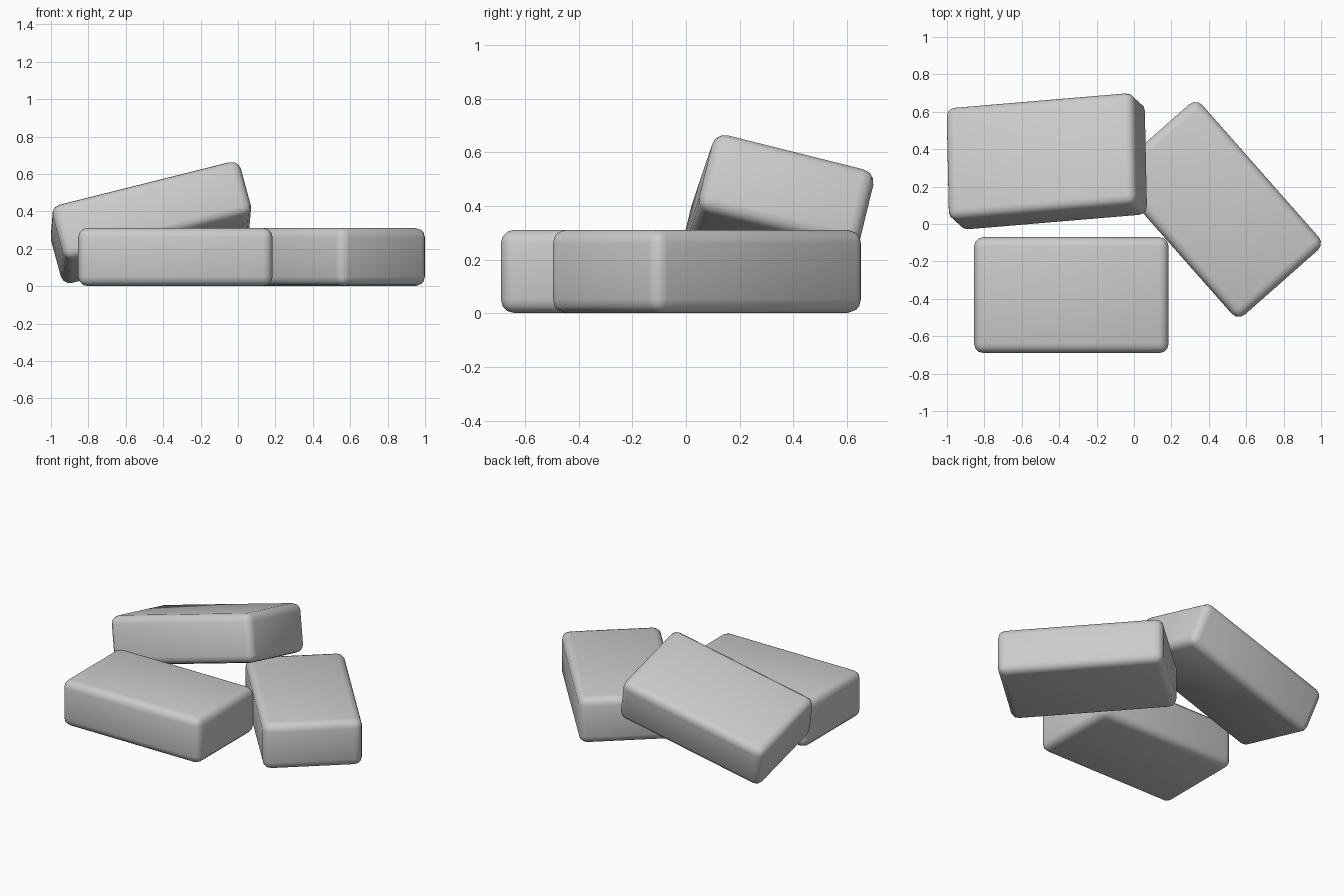
import bpy
from mathutils import Matrix, Vector
from math import radians

if "Cube" in bpy.data.objects:
    bpy.data.objects.remove(bpy.data.objects["Cube"])

SIZE = (1.04, 0.62, 0.31)


def brick(name, center, rot):
    """Rounded brick, all three share one size."""
    bpy.ops.mesh.primitive_cube_add(size=1)
    ob = bpy.context.object
    ob.name = name
    ob.data.transform(Matrix.Diagonal((*SIZE, 1)))
    ob.matrix_world = Matrix.Translation(center) @ rot.to_4x4()
    bev = ob.modifiers.new("rounded_edges", 'BEVEL')
    bev.width = 0.05
    bev.segments = 3
    bpy.ops.object.shade_smooth()
    return ob


# Two bricks lying flat
brick("front_brick", (-0.335, -0.38, 0.156), Matrix.Identity(3))
brick("side_brick", (0.444, 0.078, 0.156), Matrix.Rotation(radians(-48.6), 3, 'Z'))

# Leaning brick: axes from its length and width directions
u = Vector((1, 0.084, 0.25)).normalized()
w = Vector((-0.021, 1, -0.25))
w = (w - u * w.dot(u)).normalized()
tilt = Matrix((u, w, u.cross(w))).transposed()
brick("leaning_brick", (-0.466, 0.335, 0.34), tilt)
